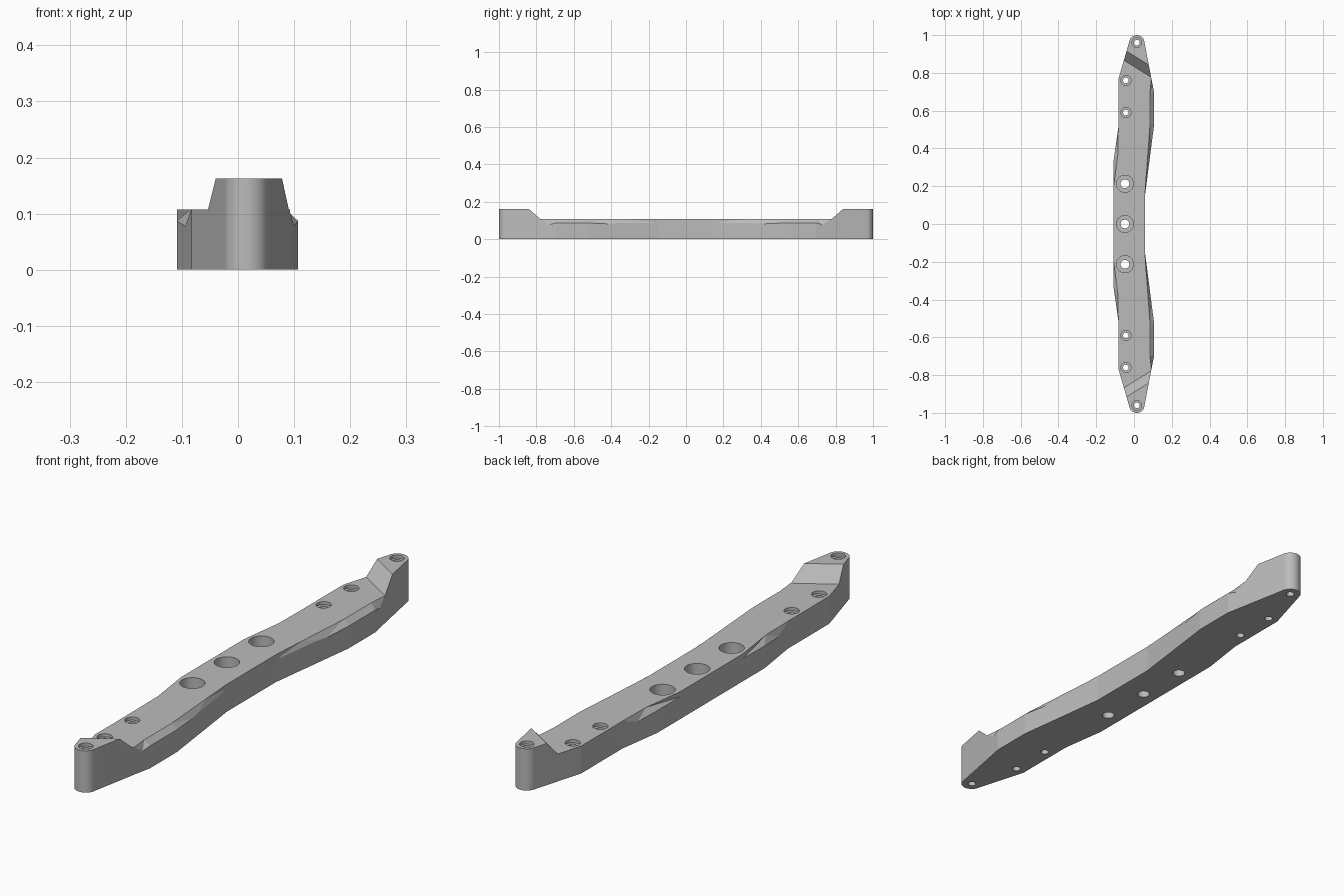
import bpy, bmesh, math
from mathutils import Vector

if "Cube" in bpy.data.objects:
    bpy.data.objects.remove(bpy.data.objects["Cube"])

FULL, DECK, LEDGE = 0.163, 0.107, 0.087

grey = bpy.data.materials.new("plain grey")
grey.use_nodes = True
grey.diffuse_color = (0.5, 0.5, 0.5, 1)
grey.node_tree.nodes["Principled BSDF"].inputs["Base Color"].default_value = (0.5, 0.5, 0.5, 1)


def make_object(name, bm):
    bmesh.ops.recalc_face_normals(bm, faces=bm.faces)
    mesh = bpy.data.meshes.new(name)
    bm.to_mesh(mesh)
    bm.free()
    mesh.materials.append(grey)
    obj = bpy.data.objects.new(name, mesh)
    bpy.context.collection.objects.link(obj)
    return obj


def prism(name, low, high):
    """Closed solid between two matching loops of points."""
    bm = bmesh.new()
    a = [bm.verts.new(p) for p in low]
    b = [bm.verts.new(p) for p in high]
    bm.faces.new(a)
    bm.faces.new(b)
    for i in range(len(a)):
        j = (i + 1) % len(a)
        bm.faces.new((a[i], a[j], b[j], b[i]))
    bmesh.ops.triangulate(bm, faces=[f for f in bm.faces if len(f.verts) == len(a)]
                          if name.startswith("chamfer") else [])
    return make_object(name, bm)


def cut(body, tool):
    tool.hide_render = True
    mod = body.modifiers.new("cut", 'BOOLEAN')
    mod.operation, mod.solver, mod.object = 'DIFFERENCE', 'EXACT', tool
    bpy.context.view_layer.objects.active = body
    bpy.ops.object.modifier_apply(modifier=mod.name)
    bpy.data.objects.remove(tool)


def cylinder(x, y, r, z0, z1):
    ring = [(x + r * math.cos(t * math.tau / 64), y + r * math.sin(t * math.tau / 64))
            for t in range(64)]
    return prism("bore", [(*p, z0) for p in ring], [(*p, z1) for p in ring])


# Wavy bar outline with rounded tips, back half then mirrored front half
half = [(0.058, 0.15), (0.107, 0.53), (0.107, 0.695), (0.092, 0.77)]
for i in range(49):
    t = math.radians(11 + 153 * i / 48)
    half.append((0.015 + 0.04 * math.cos(t), 0.96 + 0.04 * math.sin(t)))
half += [(-0.083, 0.765), (-0.083, 0.51), (-0.109, 0.33)]
outline = half + [(x, -y) for x, y in reversed(half)]
bar = prism("bracket_bar", [(*p, 0) for p in outline], [(*p, FULL) for p in outline])

# Lowered deck between the two end blocks, with diagonal ramps
along, across = Vector((0.85, -0.53)), Vector((0.53, 0.85))
bm = bmesh.new()
for step in (0, 2):
    for s in (-0.4, 0.4):
        p = Vector((-0.05, 0.865)) + along * s + across * 0.048 * step
        z = DECK + (FULL - DECK) * step
        for side in (1, -1):
            bm.verts.new((p.x, side * p.y, z))
bmesh.ops.convex_hull(bm, input=bm.verts)
cut(bar, make_object("deck_cutter", bm))


# Sloped ledges along both sides: inner line at deck height, outer line lower
def ledge(inner, outer, start, side):
    outer_pts = []
    for i, o in zip(inner, outer):
        a, b = Vector((*i, DECK)), Vector((*o, LEDGE))
        outer_pts.append(a + (b - a) * 1.5)
    loop = [Vector((*start, LEDGE))] + [Vector((*i, DECK)) for i in inner] + outer_pts[::-1]
    for p in loop:
        p.y *= side
    prism("chamfer_cutter", loop, [(p.x, p.y, DECK + 0.015) for p in loop]).name = "ledge"
    cut(bar, bpy.data.objects["ledge"])


for side in (1, -1):
    ledge([(0.068, 0.30), (0.085, 0.53), (0.085, 0.70), (0.0915, 0.772)],
          [(0.085, 0.36), (0.107, 0.53), (0.107, 0.695), (0.0975, 0.745)],
          (0.0575, 0.15), side)
    ledge([(-0.085, 0.37), (-0.083, 0.51)],
          [(-0.109, 0.33), (-0.0905, 0.46)],
          (-0.1095, 0.19), side)

# Screw holes: x, y, bore radius, recess radius, recess floor height
holes = [(-0.048, 0, 0.023, 0.045, 0.05)]
for s in (1, -1):
    holes += [(-0.048, 0.213 * s, 0.023, 0.045, 0.05),
              (-0.043, 0.59 * s, 0.015, 0.027, DECK - 0.012),
              (-0.043, 0.76 * s, 0.015, 0.027, DECK - 0.012),
              (0.015, 0.96 * s, 0.015, 0.026, FULL - 0.012)]
for x, y, bore, recess, floor in holes:
    cut(bar, cylinder(x, y, recess, floor, 0.3))
    cut(bar, cylinder(x, y, bore, -0.1, 0.3))

# Smooth bores and tips, crisp edges elsewhere
bpy.ops.object.select_all(action='DESELECT')
bar.select_set(True)
bpy.context.view_layer.objects.active = bar
bpy.ops.object.shade_smooth_by_angle(angle=math.radians(6.5))
